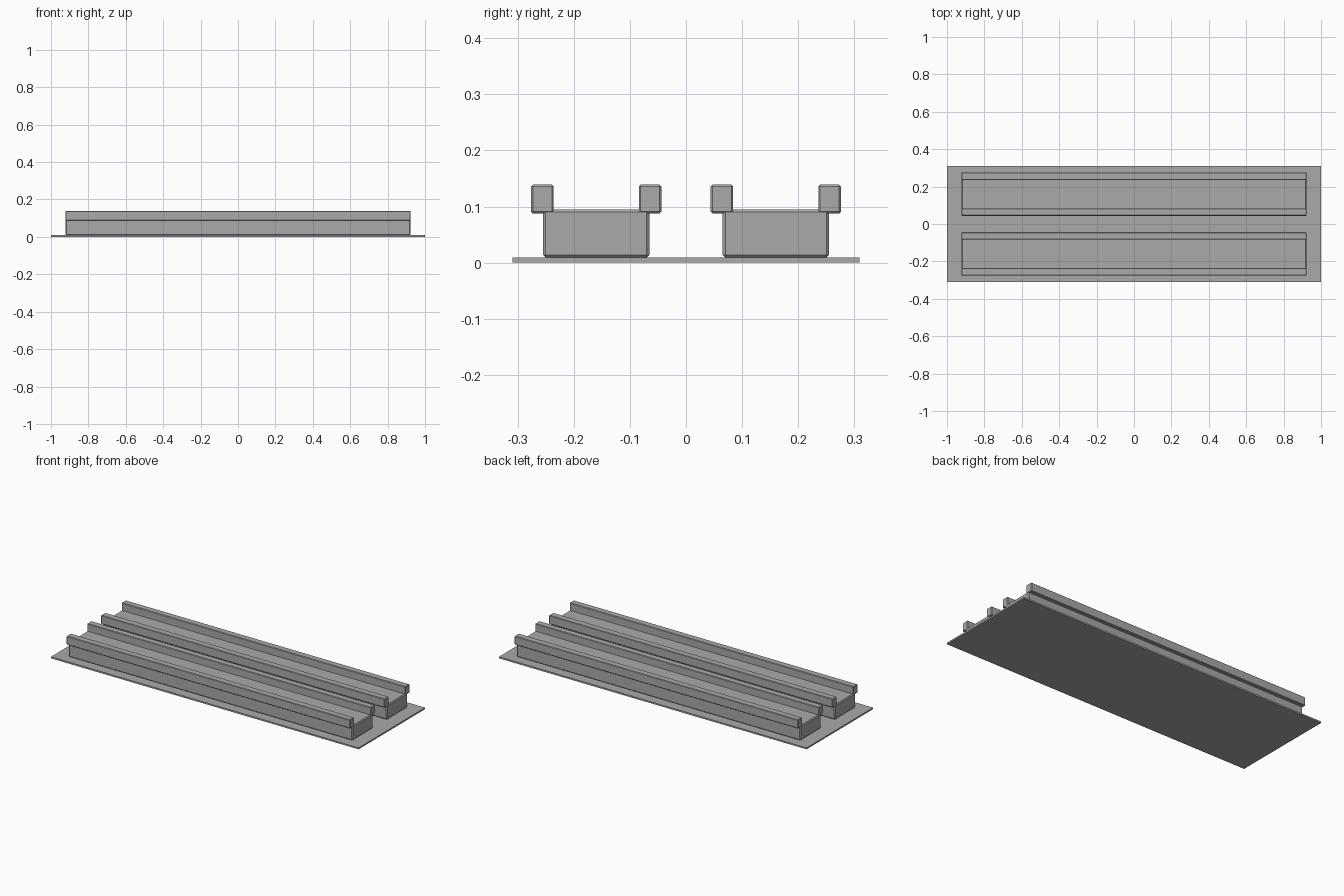
import bpy

if "Cube" in bpy.data.objects:
    bpy.data.objects.remove(bpy.data.objects["Cube"], do_unlink=True)

grey = bpy.data.materials.new("concrete_grey")
grey.use_nodes = True
colour = (0.4, 0.4, 0.4, 1)
grey.diffuse_color = colour
grey.node_tree.nodes["Principled BSDF"].inputs["Base Color"].default_value = colour


def block(name, length, y0, y1, z0, z1, bevel=0):
    """A box centred on x, with optional chamfered edges."""
    bpy.ops.mesh.primitive_cube_add(size=1, location=(0, (y0 + y1) / 2, (z0 + z1) / 2))
    ob = bpy.context.object
    ob.name = name
    ob.scale = (length, y1 - y0, z1 - z0)
    bpy.ops.object.transform_apply(location=False, rotation=False, scale=True)
    ob.data.materials.append(grey)
    if bevel:
        mod = ob.modifiers.new("chamfer", "BEVEL")
        mod.width = bevel
        mod.segments = 1
    return ob


# Thin ground slab
block("base_slab", 2, -0.309, 0.309, 0, 0.009)

# Two long platforms, each with a raised rail overhanging both long edges
LENGTH = 1.845
for side, centre in (("front", -0.16), ("back", 0.16)):
    block(side + "_platform", LENGTH, centre - 0.095, centre + 0.095, 0.009, 0.095, 0.005)
    for edge, offset in (("front", -0.096), ("back", 0.096)):
        y = centre + offset
        block(f"{side}_platform_{edge}_rail", LENGTH, y - 0.02, y + 0.02, 0.088, 0.139, 0.003)
